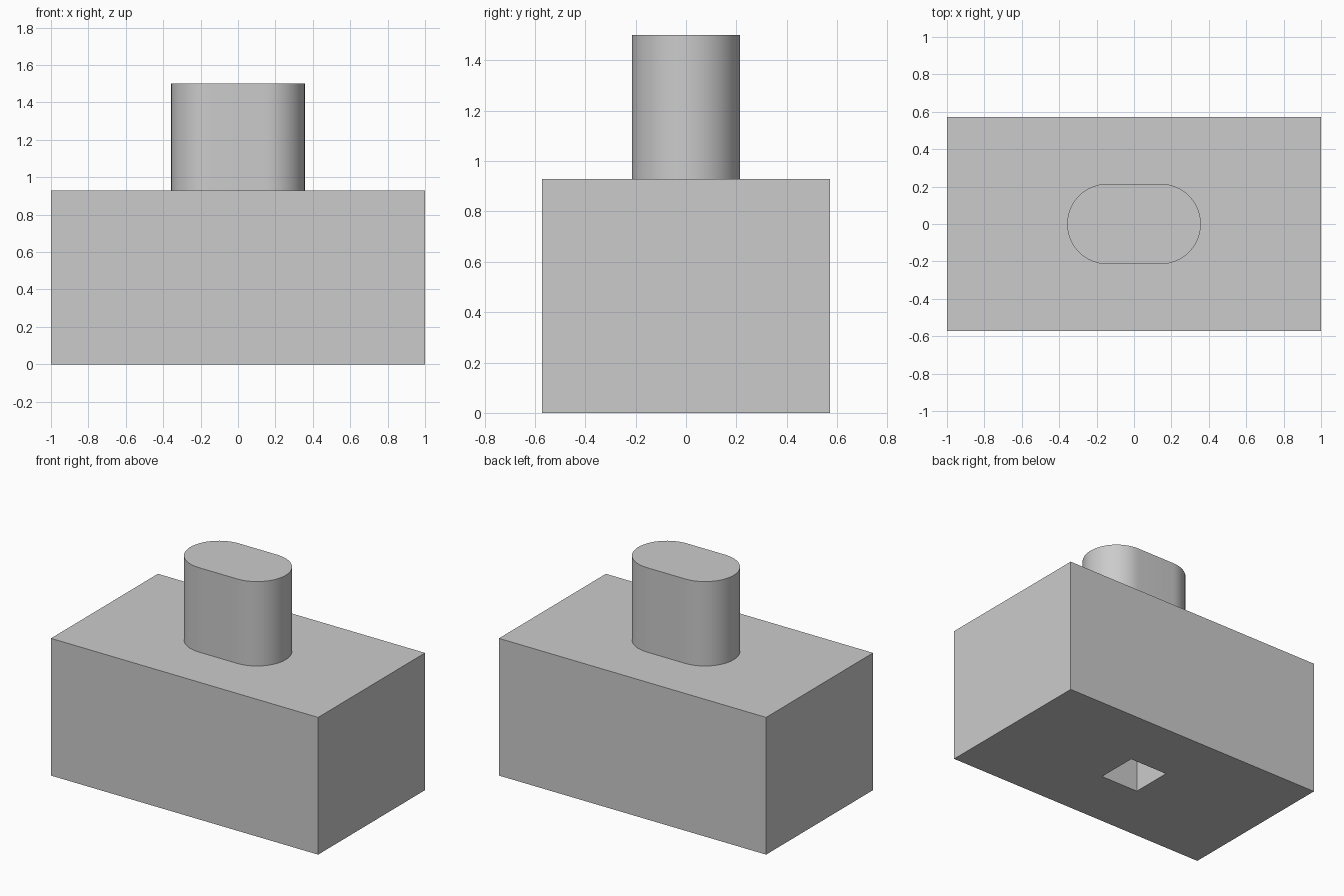
import bpy
import bmesh
from math import cos, sin, pi, radians

default_cube = bpy.data.objects.get("Cube")
if default_cube:
    bpy.data.objects.remove(default_cube, do_unlink=True)

UNIT = 1 / 14            # all dimensions are whole multiples of this
BASE_TOP = 13 * UNIT
STEM_TOP = 21 * UNIT
ARC_STEPS = 32

grey = bpy.data.materials.new("plain grey")
grey.use_nodes = True
colour = (0.6, 0.6, 0.6, 1)
grey.diffuse_color = colour
grey.node_tree.nodes["Principled BSDF"].inputs["Base Color"].default_value = colour


def prism(name, outline, bottom, top):
    """Extrude a flat outline upward into a closed solid."""
    bm = bmesh.new()
    face = bm.faces.new([bm.verts.new((x, y, bottom)) for x, y in outline])
    result = bmesh.ops.extrude_face_region(bm, geom=[face], use_keep_orig=True)
    raised = [v for v in result["geom"] if isinstance(v, bmesh.types.BMVert)]
    bmesh.ops.translate(bm, verts=raised, vec=(0, 0, top - bottom))
    bmesh.ops.recalc_face_normals(bm, faces=bm.faces)
    mesh = bpy.data.meshes.new(name)
    bm.to_mesh(mesh)
    bm.free()
    mesh.materials.append(grey)
    obj = bpy.data.objects.new(name, mesh)
    bpy.context.collection.objects.link(obj)
    return obj


def rectangle(half_x, half_y):
    return [(-half_x, -half_y), (half_x, -half_y), (half_x, half_y), (-half_x, half_y)]


def rounded_slot(half_length, radius):
    """Outline with straight long sides and semicircular ends."""
    points = []
    for side in (1, -1):
        for i in range(ARC_STEPS + 1):
            a = -pi / 2 + pi * i / ARC_STEPS
            points.append((side * (half_length - radius + radius * cos(a)),
                           side * radius * sin(a)))
    return points


# Rectangular base block
base = prism("base_block", rectangle(14 * UNIT, 8 * UNIT), 0, BASE_TOP)

# Square socket cut into the underside
cutter = prism("socket_cutter", rectangle(2 * UNIT, 2 * UNIT), -UNIT, 10 * UNIT)
cutter.hide_render = True
cutter.hide_viewport = True
socket = base.modifiers.new("socket", "BOOLEAN")
socket.operation = "DIFFERENCE"
socket.solver = "EXACT"
socket.object = cutter

# Round-ended stem on top
stem = prism("stem", rounded_slot(5 * UNIT, 3 * UNIT), BASE_TOP, STEM_TOP)
bpy.ops.object.select_all(action="DESELECT")
stem.select_set(True)
bpy.context.view_layer.objects.active = stem
bpy.ops.object.shade_smooth_by_angle(angle=radians(30))
